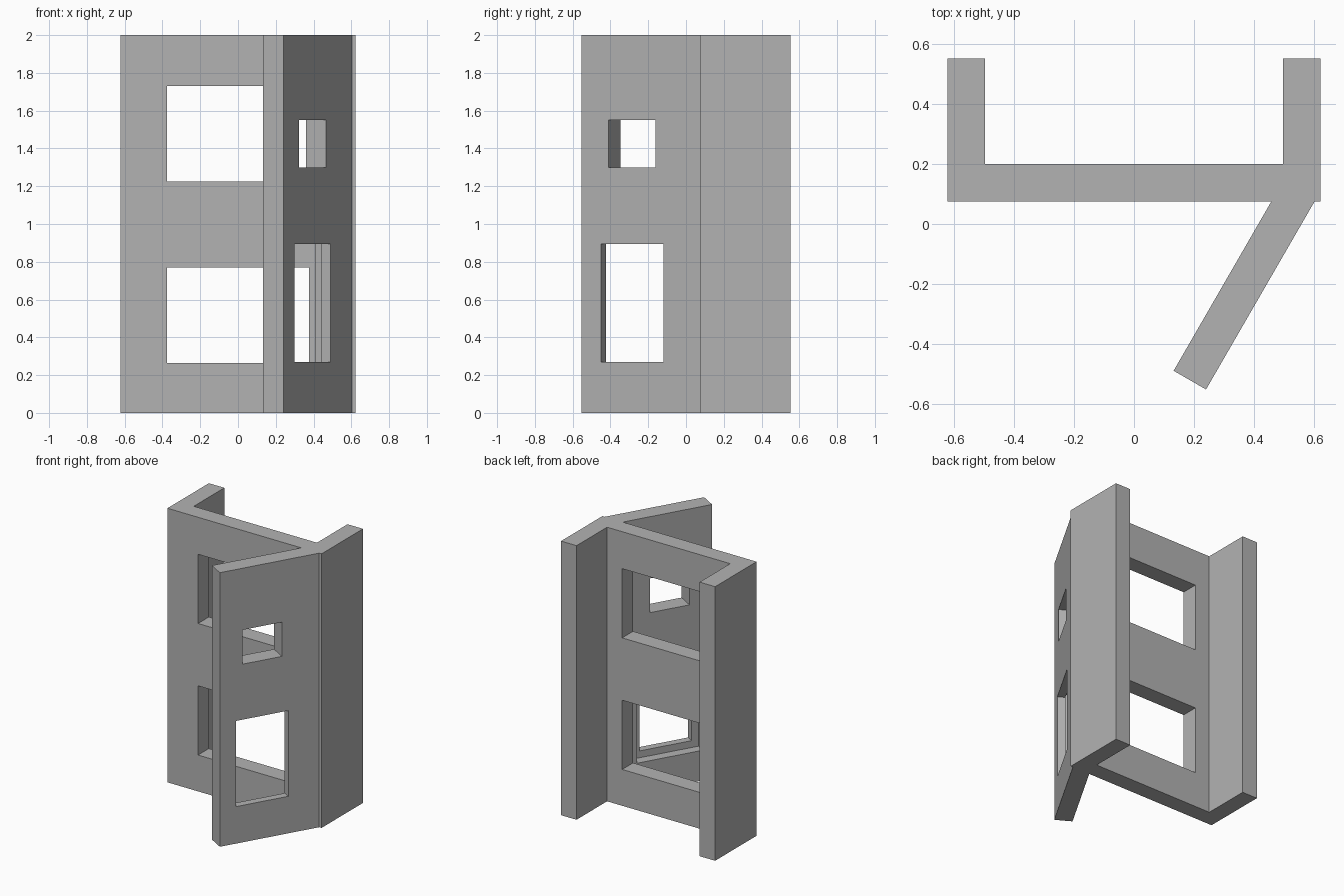
import bpy, bmesh, math
from mathutils import Matrix, Vector

default = bpy.data.objects.get("Cube")
if default:
    bpy.data.objects.remove(default, do_unlink=True)

HEIGHT, WALL, FRONT, BACK, SIDE = 2.0, 0.125, 0.075, 0.2, 0.622

plaster = bpy.data.materials.new("plain_grey")
plaster.use_nodes = True
grey = (0.45, 0.45, 0.45, 1)
plaster.diffuse_color = grey
plaster.node_tree.nodes["Principled BSDF"].inputs["Base Color"].default_value = grey


def prism(name, outline, z0=0.0, z1=HEIGHT, frame=Matrix()):
    """Extrude a plan outline upwards."""
    bm = bmesh.new()
    face = bm.faces.new([bm.verts.new((x, y, z0)) for x, y in outline])
    top = bmesh.ops.extrude_face_region(bm, geom=[face])["geom"]
    bmesh.ops.translate(bm, vec=(0, 0, z1 - z0),
                        verts=[g for g in top if isinstance(g, bmesh.types.BMVert)])
    bmesh.ops.recalc_face_normals(bm, faces=bm.faces)
    bm.transform(frame)
    mesh = bpy.data.meshes.new(name)
    bm.to_mesh(mesh)
    bm.free()
    mesh.materials.append(plaster)
    obj = bpy.data.objects.new(name, mesh)
    bpy.context.collection.objects.link(obj)
    return obj


def rect(x0, x1, y0, y1):
    return [(x0, y0), (x1, y0), (x1, y1), (x0, y1)]


def cut(wall, cutters):
    """Cut openings, keep the result and drop the cutters."""
    for c in cutters:
        c.hide_render = True
        mod = wall.modifiers.new("opening", 'BOOLEAN')
        mod.operation, mod.solver, mod.object = 'DIFFERENCE', 'EXACT', c
    graph = bpy.context.evaluated_depsgraph_get()
    mesh = bpy.data.meshes.new_from_object(wall.evaluated_get(graph))
    wall.modifiers.clear()
    wall.data = mesh
    for c in cutters:
        bpy.data.objects.remove(c, do_unlink=True)


# Main wall with two wide openings
main_wall = prism("main_wall", rect(-SIDE, SIDE, FRONT, BACK))
cut(main_wall, [prism("wide_cutter", rect(-0.375, 0.375, 0, 0.3), z, z + 0.505)
                for z in (0.265, 1.225)])

# Return walls behind the main wall
for name, s in (("left_return", 1), ("right_return", -1)):
    prism(name, rect(*sorted((s * SIDE, s * (SIDE - WALL))), BACK, 0.5525))

# Angled wing: local x runs along the wing, local y from outer to inner face
wing_frame = Matrix.Translation(Vector((0.2405, -0.5525, 0))) @ Matrix.Rotation(math.radians(60), 4, 'Z')
slope = WALL / math.tan(math.radians(60))
length = (FRONT + 0.5525) / math.sin(math.radians(60))
wing = prism("angled_wing", [(0, 0), (length, 0), (length - slope, WALL), (0, WALL)],
             frame=wing_frame)
cut(wing, [
    prism("small_cutter", rect(0.165, 0.453, -0.1, 0.3), 1.3, 1.55, wing_frame),
    prism("tall_cutter", rect(0.117, 0.499, -0.1, 0.3), 0.27, 0.895, wing_frame),
    # Rebate on the inner half of the tall opening
    prism("rebate_cutter", rect(0.067, 0.549, 0.055, 0.3), 0.22, 0.945, wing_frame),
])
